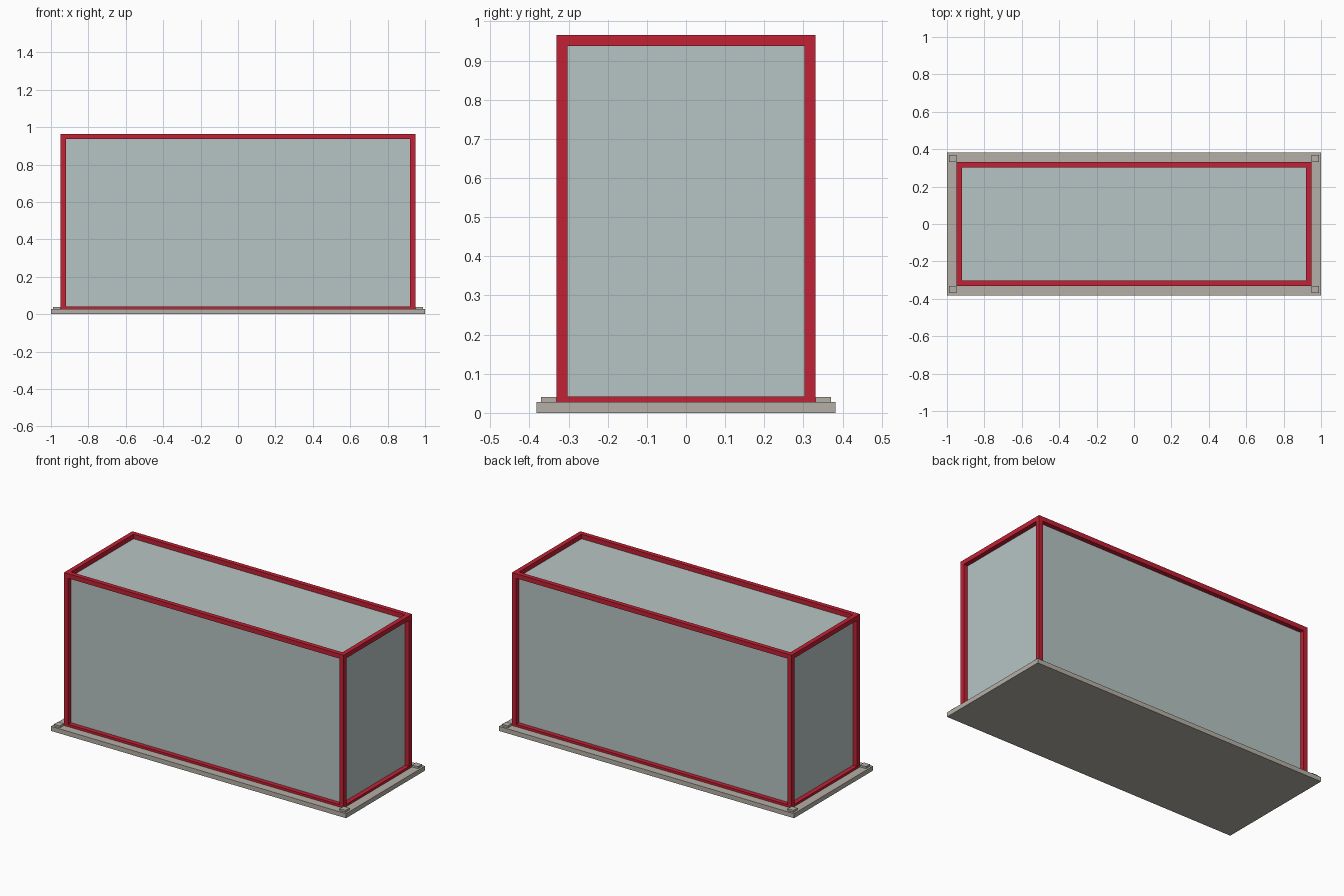
import bpy

old = bpy.data.objects.get("Cube")
if old:
    bpy.data.objects.remove(old, do_unlink=True)


def material(name, rgb):
    m = bpy.data.materials.new(name)
    m.use_nodes = True
    m.diffuse_color = (*rgb, 1)
    m.node_tree.nodes["Principled BSDF"].inputs["Base Color"].default_value = (*rgb, 1)
    return m


red = material("red frame", (0.54, 0.015, 0.035))
glass = material("pale glass", (0.47, 0.56, 0.55))
stone = material("warm grey", (0.46, 0.43, 0.38))


def box(name, lo, hi, mat):
    bpy.ops.mesh.primitive_cube_add(size=1, location=[(a + b) / 2 for a, b in zip(lo, hi)])
    ob = bpy.context.object
    ob.name = name
    ob.scale = [b - a for a, b in zip(lo, hi)]
    bpy.ops.object.transform_apply(location=False, rotation=False, scale=True)
    ob.data.materials.append(mat)
    return ob


def span(a, b):
    return min(a, b), max(a, b)


def bar(name, x, y, z, mat):
    x, y, z = span(*x), span(*y), span(*z)
    return box(name, (x[0], y[0], z[0]), (x[1], y[1], z[1]), mat)


X, Y, T = 0.948, 0.331, 0.028      # frame half sizes and bar thickness
BASE, LOW, TOP = 0.028, 0.014, 0.965
IX, IY = X - T, Y - T

# Base plate
bar("base_plate", (-1, 1), (-0.382, 0.382), (0, BASE), stone)

# Glazed body set behind the frame bars
bar("glass_body", (-IX, IX), (-IY, IY), (BASE, TOP - T), glass)

# Corner posts and the small pads outside them
for sx, side in ((1, "left"), (-1, "right")):
    for sy, end in ((1, "back"), (-1, "front")):
        bar(f"{end}_{side}_post", (sx * IX, sx * X), (sy * IY, sy * Y), (BASE, TOP), red)
        bar(f"{end}_{side}_pad", (sx * 0.948, sx * 0.988), (sy * 0.331, sy * 0.37),
            (BASE, 0.04), stone)

# Horizontal rails at the bottom and top
for level, z0 in (("bottom", LOW), ("top", TOP - T)):
    z = (z0, z0 + T)
    for sy, end in ((1, "back"), (-1, "front")):
        bar(f"{level}_{end}_rail", (-IX, IX), (sy * IY, sy * Y), z, red)
    for sx, side in ((1, "left"), (-1, "right")):
        bar(f"{level}_{side}_rail", (sx * IX, sx * X), (-IY, IY), z, red)
